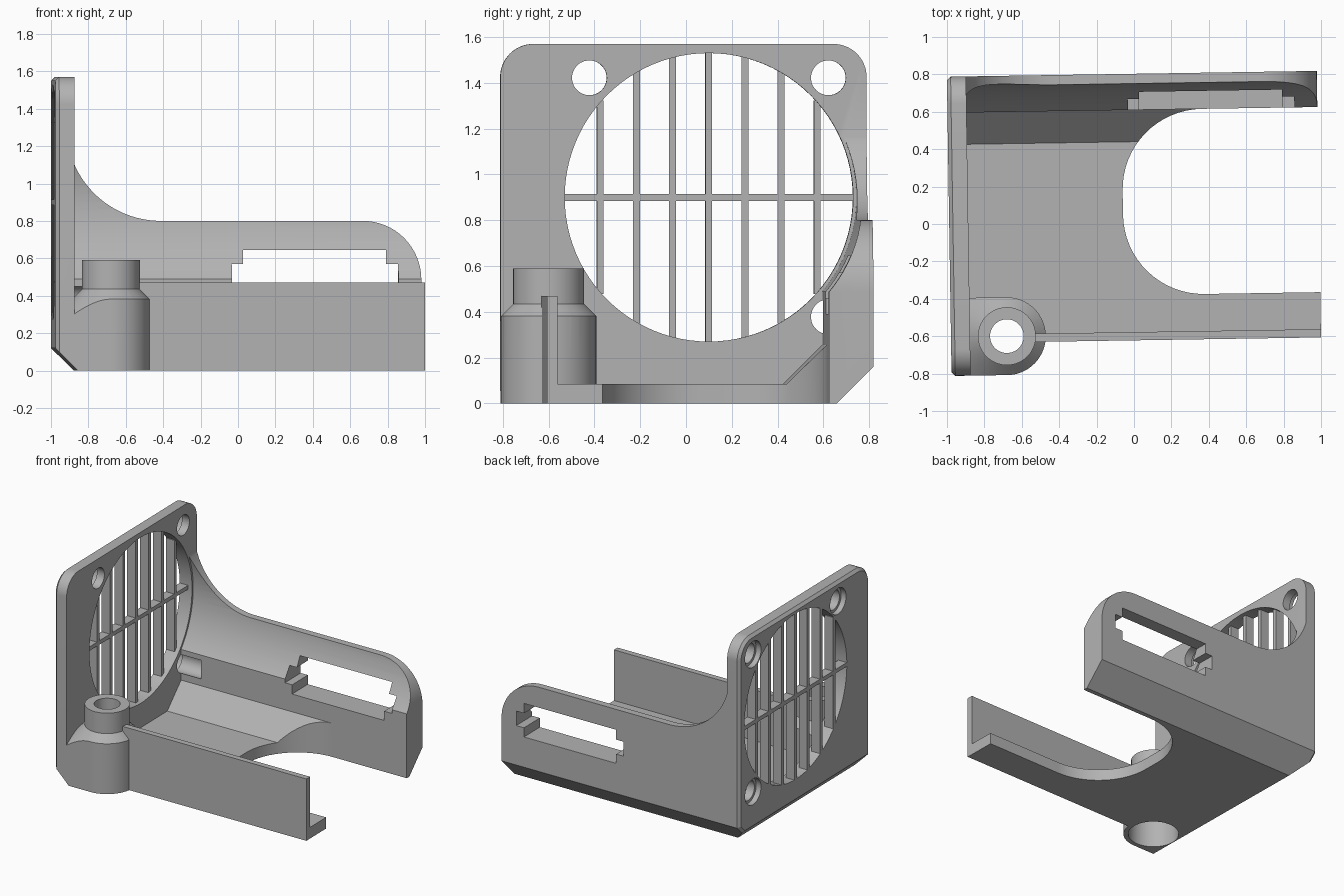
import bpy, bmesh, math
from mathutils import Matrix, Vector

if "Cube" in bpy.data.objects:
    bpy.data.objects.remove(bpy.data.objects["Cube"])

TURN = 0.0157                      # slight turn of the whole model about z
OUT, IN, END = -0.988, -0.886, 0.99  # plate outer face, plate inner face, open end
FRONT, BACK = -0.797, 0.803
FAN_Y, FAN_Z = 0.114, 0.9
POST = (-0.689, -0.589)

gray = bpy.data.materials.new("plain_gray")
gray.use_nodes = True
COLOR = (0.45, 0.45, 0.45, 1)
gray.diffuse_color = COLOR
gray.node_tree.nodes["Principled BSDF"].inputs["Base Color"].default_value = COLOR


def finish(bm, name):
    bmesh.ops.recalc_face_normals(bm, faces=bm.faces)
    mesh = bpy.data.meshes.new(name)
    bm.to_mesh(mesh)
    bm.free()
    mesh.materials.append(gray)
    obj = bpy.data.objects.new(name, mesh)
    bpy.context.collection.objects.link(obj)
    return obj


def prism(name, points, axis, lo, hi, edge=0):
    """Extrude a 2D outline along an axis; edge chamfers the rim at lo."""
    place = {"x": lambda a, b, c: (c, a, b),
             "y": lambda a, b, c: (a, c, b),
             "z": lambda a, b, c: (a, b, c)}[axis]
    bm = bmesh.new()
    face = bm.faces.new([bm.verts.new(place(a, b, lo)) for a, b in points])
    top = bmesh.ops.extrude_face_region(bm, geom=[face], use_keep_orig=True)
    move = Vector(place(0, 0, hi - lo))
    bmesh.ops.translate(bm, vec=move, verts=[g for g in top["geom"] if isinstance(g, bmesh.types.BMVert)])
    bmesh.ops.recalc_face_normals(bm, faces=bm.faces)
    if edge:
        bmesh.ops.bevel(bm, geom=list(face.edges), offset=edge, segments=1, affect='EDGES')
    return finish(bm, name)


def box(name, x, y, z):
    return prism(name, [(x[0], y[0]), (x[1], y[0]), (x[1], y[1]), (x[0], y[1])], "z", *z)


def arc(cx, cy, r, start, stop, n=16):
    angles = [math.radians(start + (stop - start) * i / n) for i in range(n + 1)]
    return [(cx + r * math.cos(a), cy + r * math.sin(a)) for a in angles]


def circle(cx, cy, r, n=64):
    return arc(cx, cy, r, 0, 360, n)[:-1]


def lathe(name, profile, center, n=64):
    """Revolve a radius/height profile about a vertical axis."""
    bm = bmesh.new()
    rings = [[bm.verts.new((x, y, z)) for x, y in circle(*center, r, n)] for r, z in profile]
    for a, b in zip(rings, rings[1:]):
        for i in range(n):
            bm.faces.new((a[i], a[(i + 1) % n], b[(i + 1) % n], b[i]))
    bm.faces.new(rings[0])
    bm.faces.new(rings[-1])
    return finish(bm, name)


def combine(target, other, operation):
    mod = target.modifiers.new("combine", 'BOOLEAN')
    mod.operation, mod.object, mod.solver = operation, other, 'EXACT'
    bpy.context.view_layer.objects.active = target
    bpy.ops.object.modifier_apply(modifier=mod.name)
    bpy.data.objects.remove(other)


# Floor and back wall: one section with an inner ramp and an outer bottom chamfer
WALL = 0.61
section = [(-0.622, 0), (BACK - 0.16, 0), (BACK, 0.16), (BACK, 1.4), (WALL, 1.4),
           (WALL, 0.255), (0.44, 0.085), (-0.622, 0.085)]
body = prism("fan_bracket", section, "x", -0.93, END)

# Side outline of the back wall: sweep up to the plate, rounded free end
outline = [(-1.1, -0.1), (END, -0.1)] + arc(END - 0.31, 0.49, 0.31, 0, 90)
outline += arc(-0.4, 1.307, 0.507, 270, 180, 24) + [(-1.1, 1.307)]
combine(body, prism("outline", outline, "y", -1, 1), 'INTERSECT')

# Round hollow of the back wall, concentric with the fan opening
combine(body, prism("hollow", circle(FAN_Y, FAN_Z, 0.645, 96), "x", -1.2, 1.2), 'DIFFERENCE')

# Rounded notch in the floor, open towards the free end
notch = [(1.2, WALL)] + arc(0.372, WALL - 0.43, 0.43, 90, 180) + arc(0.372, 0.05, 0.43, 180, 270) + [(1.2, -0.38)]
combine(body, prism("notch", notch, "z", -0.1, 0.4), 'DIFFERENCE')

# Front wall
combine(body, box("front_wall", (POST[0], END), (-0.622, -0.578), (0, 0.47)), 'UNION')

# Fan plate with rounded top corners and a chamfered outer rim
R = 0.145
plate = [(FRONT, 0), (BACK - 0.16, 0), (BACK, 0.16)]
plate += arc(BACK - R, 1.57 - R, R, 0, 90) + arc(FRONT + R, 1.57 - R, R, 90, 180)
combine(body, prism("fan_plate", plate, "x", OUT, IN, 0.02), 'UNION')

# Screw post: rounded block against the plate, coned shoulder and neck
block = [(IN - 0.03, POST[1] + 0.208), (IN - 0.03, FRONT)] + arc(*POST, 0.208, -90, 90, 32)
post = prism("screw_post", block, "z", 0, 0.7)
turned = lathe("shoulder", [(0.5, -0.1), (0.5, 0.09), (0.155, 0.435), (0.155, 0.59)], POST)
combine(post, turned, 'INTERSECT')
combine(body, post, 'UNION')

# Openings: post bore, fan opening, screw holes
bore = [(0.175, -0.1), (0.175, 0.36), (0.09, 0.36), (0.09, 0.8)]
combine(body, lathe("bore", bore, POST), 'DIFFERENCE')
combine(body, prism("fan_opening", circle(FAN_Y, FAN_Z, 0.63, 96), "x", -1.2, IN + 0.02), 'DIFFERENCE')
S = 0.522
for dy, dz, reach in ((-S, S, -0.8), (S, S, -0.8), (S, -S, -0.72)):
    y, z = FAN_Y + dy, FAN_Z + dz
    combine(body, prism("screw_hole", circle(y, z, 0.076, 48), "x", -1.2, reach), 'DIFFERENCE')
    combine(body, prism("counterbore", circle(y, z, 0.098, 48), "x", -1.2, OUT + 0.04), 'DIFFERENCE')

# Stepped connector slot through the back wall
slot = [(-0.023, 0.46), (0.037, 0.46), (0.037, 0.39), (0.803, 0.39), (0.803, 0.46), (0.867, 0.46),
        (0.867, 0.57), (0.803, 0.57), (0.803, 0.645), (0.037, 0.645), (0.037, 0.57), (-0.023, 0.57)]
combine(body, prism("slot", slot, "y", 0.5, 1), 'DIFFERENCE')

# Chamfer along the bottom of the plate
wedge = [(-1.2, -0.2), (OUT + 0.32, -0.2), (OUT - 0.08, 0.2), (-1.2, 0.2)]
combine(body, prism("wedge", wedge, "y", -1, 1), 'DIFFERENCE')


# Fan grille bars, ending just inside the rim of the opening
def half_chord(d):
    return math.sqrt(0.635 ** 2 - d ** 2)


bars = []
for i in range(-3, 4):
    d = i * 0.158
    h = half_chord(abs(d))
    y = FAN_Y + d
    bars.append(box("grille_bar", (OUT, OUT + 0.07), (y - 0.015, y + 0.015), (FAN_Z - h, FAN_Z + h)))
h = half_chord(0)
bars.append(box("grille_crossbar", (OUT, OUT + 0.07), (FAN_Y - h, FAN_Y + h), (FAN_Z - 0.015, FAN_Z + 0.015)))

# Turn everything and shade it
for obj in [body] + bars:
    obj.data.transform(Matrix.Rotation(TURN, 4, 'Z'))
    bpy.ops.object.select_all(action='DESELECT')
    obj.select_set(True)
    bpy.context.view_layer.objects.active = obj
    bpy.ops.object.shade_smooth_by_angle(angle=math.radians(25))
